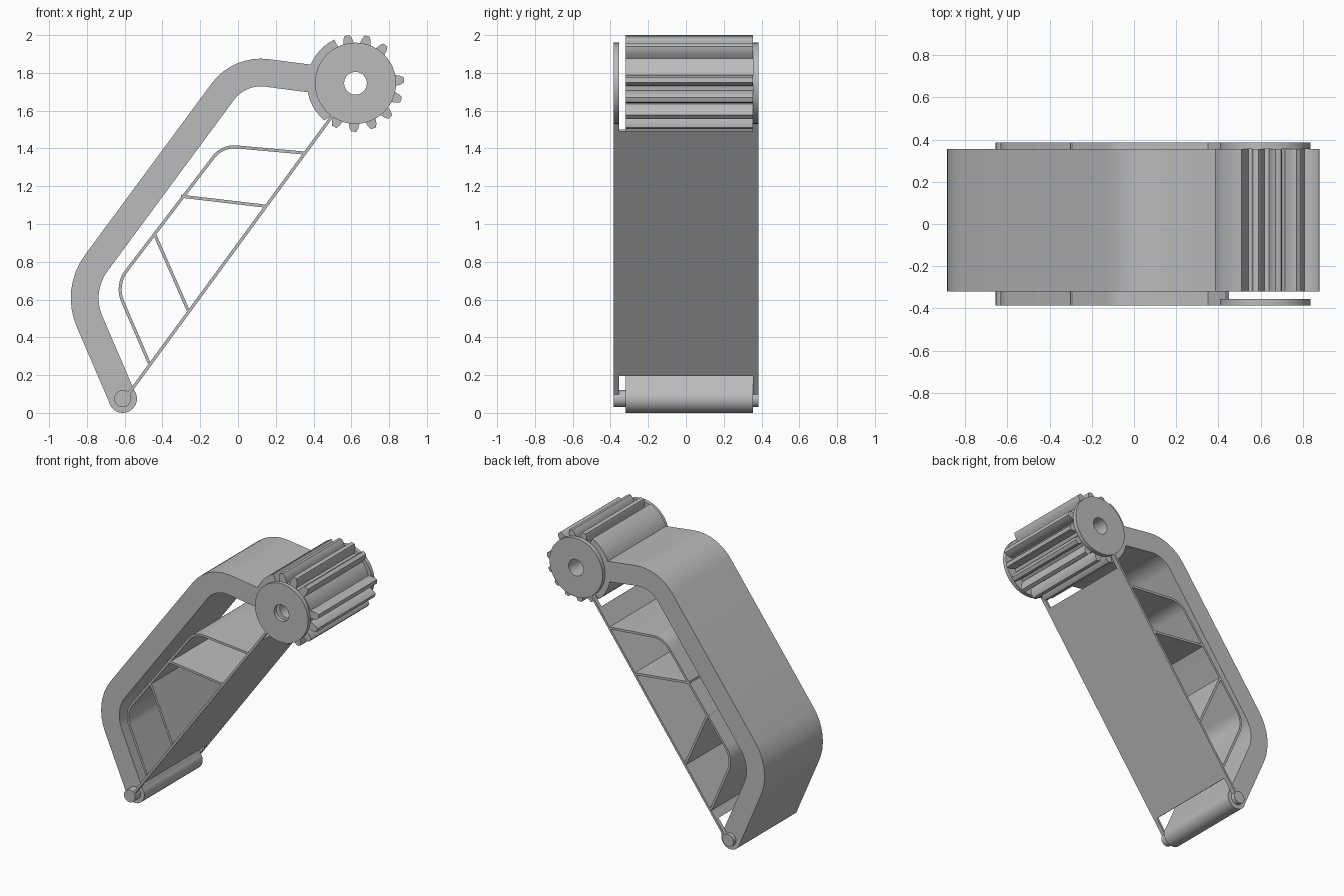
import bpy, bmesh
from math import radians, cos, sin, pi
from mathutils import Vector, Matrix

if "Cube" in bpy.data.objects:
    bpy.data.objects.remove(bpy.data.objects["Cube"])

grey = bpy.data.materials.new("plain_grey")
grey.use_nodes = True
grey.diffuse_color = (0.5, 0.5, 0.5, 1)
grey.node_tree.nodes["Principled BSDF"].inputs["Base Color"].default_value = (0.5, 0.5, 0.5, 1)

WIDE = (-0.385, 0.385)      # thin frame and pin
BODY = (-0.32, 0.355)       # thick arm and gear
FRONT, BACK = (-0.385, -0.355), (0.355, 0.385)
HUB = Vector((0.622, 1.745))
HINGE = Vector((-0.61, 0.075))


def polar(centre, r, deg):
    return centre + r * Vector((cos(radians(deg)), sin(radians(deg))))


def circle(centre, r, n=48):
    return [polar(centre, r, 360 * i / n) for i in range(n)]


def prism(name, loops, span):
    """Extrude x-z outlines (extra loops are holes) along y."""
    curve = bpy.data.curves.new(name, 'CURVE')
    curve.dimensions, curve.fill_mode = '2D', 'BOTH'
    curve.extrude = (span[1] - span[0]) / 2
    for loop in loops:
        s = curve.splines.new('POLY')
        s.points.add(len(loop) - 1)
        for pt, p in zip(s.points, loop):
            pt.co = (p.x, p.y, 0, 1)
        s.use_cyclic_u = True
    temp = bpy.data.objects.new(name + "_curve", curve)
    bpy.context.collection.objects.link(temp)
    deps = bpy.context.evaluated_depsgraph_get()
    mesh = bpy.data.meshes.new_from_object(temp.evaluated_get(deps))
    bpy.data.objects.remove(temp)
    bpy.data.curves.remove(curve)
    # stand the outline upright and weld the caps to the walls
    mesh.transform(Matrix.Translation((0, sum(span) / 2, 0)) @ Matrix.Rotation(pi / 2, 4, 'X'))
    bm = bmesh.new()
    bm.from_mesh(mesh)
    bmesh.ops.remove_doubles(bm, verts=bm.verts, dist=1e-5)
    bmesh.ops.recalc_face_normals(bm, faces=bm.faces)
    bm.to_mesh(mesh)
    bm.free()
    mesh.name = name
    mesh.materials.clear()
    mesh.materials.append(grey)
    obj = bpy.data.objects.new(name, mesh)
    bpy.context.collection.objects.link(obj)
    bpy.ops.object.select_all(action='DESELECT')
    obj.select_set(True)
    bpy.context.view_layer.objects.active = obj
    bpy.ops.object.shade_smooth_by_angle(angle=radians(30))
    return obj


def rounded(path, radii, steps=8):
    """Round the inner corners of an open path with arcs."""
    pts = [path[0]]
    for a, b, c, r in zip(path, path[1:], path[2:], radii):
        u, v = (a - b).normalized(), (c - b).normalized()
        half = u.angle(v) / 2
        centre = b + (u + v).normalized() * r / sin(half)
        start = b + u * r / (sin(half) / cos(half)) - centre
        turn = start.angle_signed(b + v * r * cos(half) / sin(half) - centre)
        for i in range(steps + 1):
            t = -turn * i / steps
            pts.append(centre + Vector((start.x * cos(t) - start.y * sin(t),
                                        start.x * sin(t) + start.y * cos(t))))
    return pts + [path[-1]]


def band(name, path, thick, span):
    """A strip of constant thickness that follows a path."""
    left, right = [], []
    for i, p in enumerate(path):
        d = (path[min(i + 1, len(path) - 1)] - path[max(i - 1, 0)]).normalized()
        n = Vector((-d.y, d.x)) * thick / 2
        left.append(p + n)
        right.append(p - n)
    return prism(name, [left + right[::-1]], span)


def vecs(*pairs):
    return [Vector(p) for p in pairs]


# Thick bent arm and its rounded lower end
arm = rounded([HINGE] + vecs((-0.857, 0.649), (0.007, 1.819), (0.42, 1.765)), (0.31, 0.25))
band("bent_arm", arm, 0.147, BODY)
prism("hinge_barrel", [circle(HINGE, 0.075)], BODY)
prism("hinge_pin", [circle(HINGE, 0.045, 24)], WIDE)

# Gear: teeth on the right, solid lug on the left, one tooth left out
gear = [polar(HUB, 0.257, 116 + 114 * i / 16) for i in range(17)]
tooth = ((0.19, 8.5), (0.215, 7.5), (0.24, 5.5), (0.257, 3))
for k in range(10):
    mid = -116 + 24 * k
    if k == 6:
        gear += [polar(HUB, 0.19, mid + a) for a in (-8, 0, 8)]
        continue
    gear += [polar(HUB, r, mid - a) for r, a in tooth]
    gear += [polar(HUB, r, mid + a) for r, a in reversed(tooth)]
gear.append(polar(HUB, 0.19, 115))
prism("gear", [gear, circle(HUB, 0.06)], BODY)

# Side discs
for side, span in (("front", FRONT), ("back", BACK)):
    prism(side + "_disc", [circle(HUB, 0.215), circle(HUB, 0.06)], span)

# Flat sheet with narrow strips carrying on at both edges
low, high = vecs((-0.58, 0.1), (0.51, 1.587))


def along(z):
    return low.lerp(high, (z - low.y) / (high.y - low.y))


THIN = 0.016
band("flat_sheet", [along(0.2), along(1.495)], THIN, WIDE)
for side, span in (("front", FRONT), ("back", BACK)):
    band(side + "_lower_strip", [low, along(0.2)], THIN, span)
    band(side + "_upper_strip", [along(1.495), high], THIN, span)

# Thin inner frame and its two braces
frame = rounded(vecs((-0.471, 0.265), (-0.648, 0.677), (-0.083, 1.415), (0.349, 1.376)), (0.16, 0.14))
band("inner_frame", frame, THIN, WIDE)
band("upper_brace", vecs((-0.302, 1.147), (0.143, 1.095)), THIN, WIDE)
band("lower_brace", vecs((-0.444, 0.952), (-0.265, 0.545)), THIN, WIDE)
